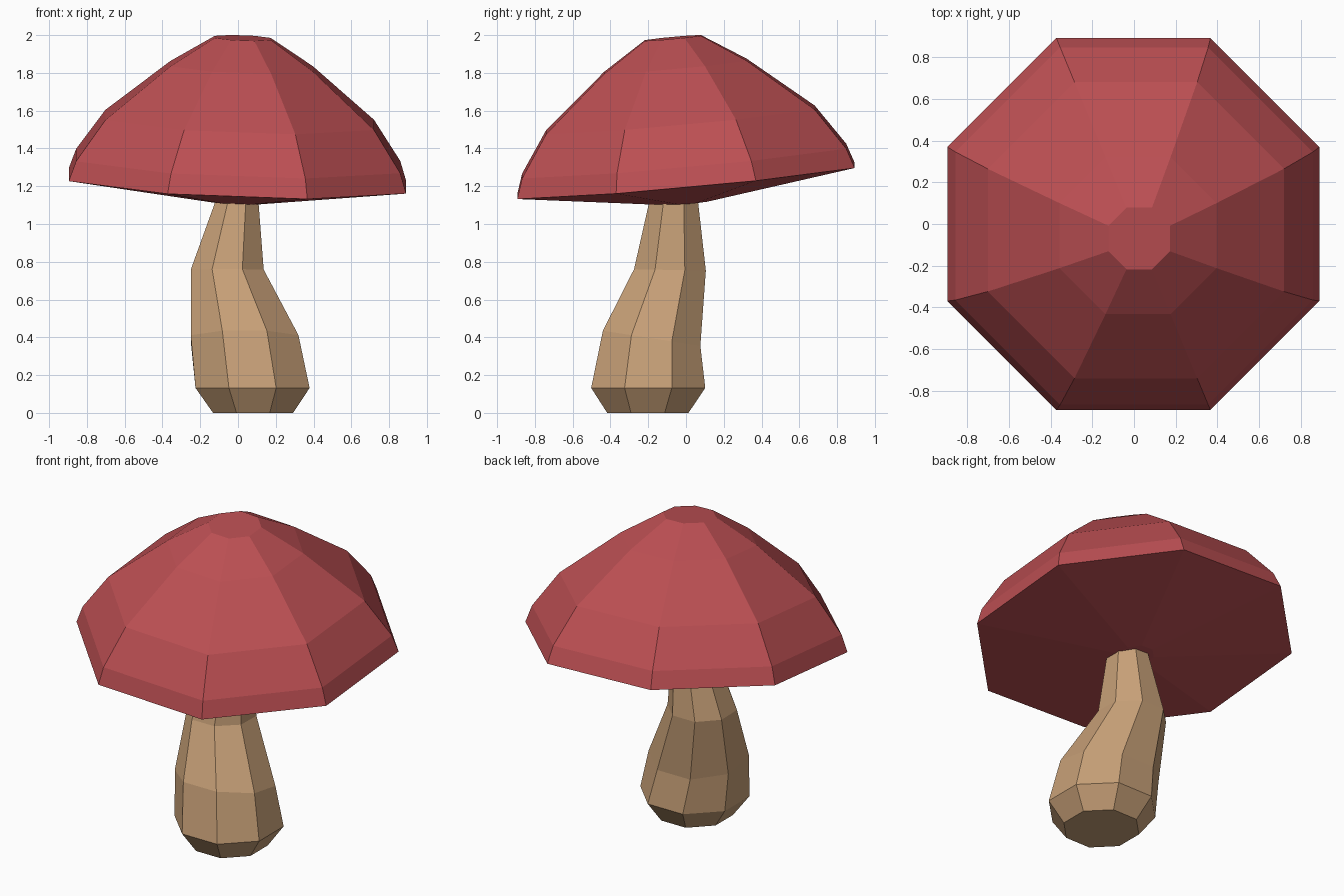
import bpy, bmesh, math
from mathutils import Vector

if "Cube" in bpy.data.objects:
    bpy.data.objects.remove(bpy.data.objects["Cube"])

SIDES = 8


def material(name, rgb):
    m = bpy.data.materials.new(name)
    m.diffuse_color = (*rgb, 1)
    m.use_nodes = True
    m.node_tree.nodes["Principled BSDF"].inputs["Base Color"].default_value = m.diffuse_color
    return m


def loft(name, rings, mat):
    """Closed octagonal loft. Each ring: centre x, y, z, half width x, half width y, slope x, slope y."""
    bm = bmesh.new()
    k = 1 / math.cos(math.pi / SIDES)
    loops = []
    for cx, cy, cz, ax, ay, sx, sy in rings:
        loop = []
        for i in range(SIDES):
            a = (i + 0.5) * 2 * math.pi / SIDES
            dx, dy = ax * k * math.cos(a), ay * k * math.sin(a)
            loop.append(bm.verts.new((cx + dx, cy + dy, cz + sx * dx + sy * dy)))
        loops.append(loop)
    for lo, hi in zip(loops, loops[1:]):
        for i in range(SIDES):
            j = (i + 1) % SIDES
            bm.faces.new((lo[i], lo[j], hi[j], hi[i]))
    bm.faces.new(loops[0][::-1])
    bm.faces.new(loops[-1])
    bmesh.ops.recalc_face_normals(bm, faces=bm.faces)
    me = bpy.data.meshes.new(name)
    bm.to_mesh(me)
    bm.free()
    me.materials.append(mat)
    ob = bpy.data.objects.new(name, me)
    bpy.context.collection.objects.link(ob)
    return ob


red = material("cap red", (0.50, 0.078, 0.086))
tan = material("stem tan", (0.57, 0.35, 0.185))

# Cap: tilted dome, shallow cone underneath (height along tilted axis, radius)
SX, SY = -0.037, 0.092
axis = Vector((-SX, -SY, 1))
cap_profile = [(-0.118, 0.10), (0, 0.893), (0.105, 0.858), (0.323, 0.711),
               (0.607, 0.377), (0.757, 0.148)]
cap_rings = []
for h, r in cap_profile:
    c = Vector((-0.003, 0.0, 1.228)) + axis * h
    cap_rings.append((c.x, c.y, c.z, r, r, SX, SY))
loft("mushroom_cap", cap_rings, red)

# Stem: crooked, bulging at the foot
loft("mushroom_stem", [
    (0.08, -0.202, 0.0, 0.212, 0.215, 0, 0),
    (0.077, -0.2, 0.132, 0.302, 0.302, 0, 0),
    (0.035, -0.182, 0.395, 0.285, 0.258, 0, -0.155),
    (-0.057, -0.085, 0.757, 0.193, 0.19, 0, -0.02),
    (0.0, -0.063, 1.16, 0.105, 0.122, 0, 0),
], tan)
